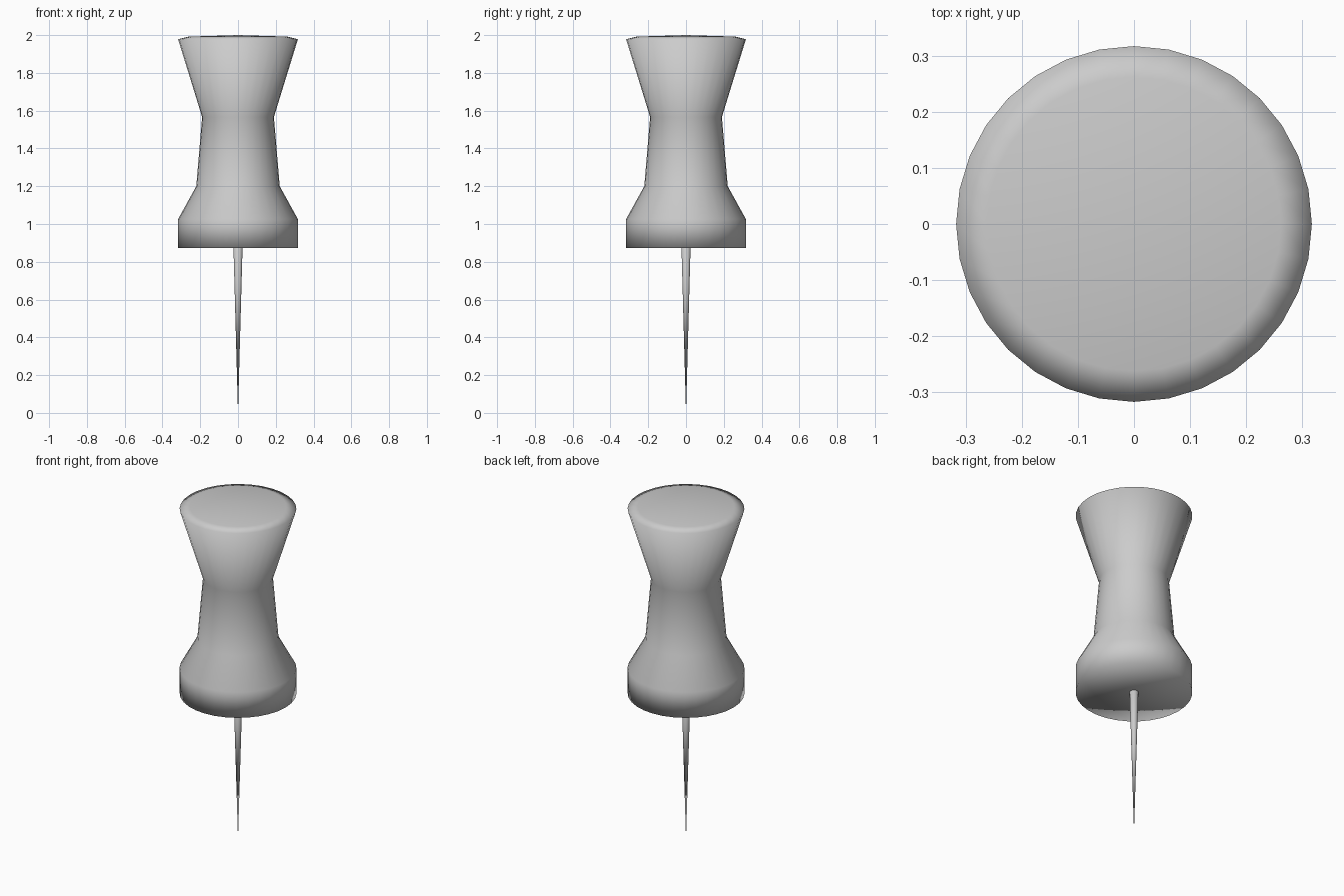
import bpy, bmesh, math

if "Cube" in bpy.data.objects:
    bpy.data.objects.remove(bpy.data.objects["Cube"])

SIDES = 32


def lathe(name, profile):
    """Revolve (radius, z) points around z; zero radius closes to a point."""
    bm = bmesh.new()
    rings = []
    for r, z in profile:
        if r == 0:
            rings.append([bm.verts.new((0, 0, z))] * SIDES)
        else:
            rings.append([bm.verts.new((r * math.cos(2 * math.pi * i / SIDES),
                                        r * math.sin(2 * math.pi * i / SIDES), z))
                          for i in range(SIDES)])
    for a, b in zip(rings, rings[1:]):
        for i in range(SIDES):
            j = (i + 1) % SIDES
            corners = list(dict.fromkeys((a[i], a[j], b[j], b[i])))
            bm.faces.new(corners)
    bmesh.ops.recalc_face_normals(bm, faces=bm.faces)
    for f in bm.faces:
        f.smooth = True
    mesh = bpy.data.meshes.new(name)
    bm.to_mesh(mesh)
    bm.free()
    ob = bpy.data.objects.new(name, mesh)
    bpy.context.collection.objects.link(ob)
    return ob


# Handle: flat collar, flared shoulder, waist and wide, slightly domed top
lathe("pin_handle", [(0, 0.873), (0.317, 0.873), (0.317, 1.026), (0.221, 1.2),
                     (0.19, 1.566), (0.317, 1.978), (0.262, 1.992), (0, 2.0)])

# Needle: long cone down to the ground point, rooted in the collar
lathe("pin_needle", [(0, 0.0), (0.024, 0.873), (0, 0.9)])
